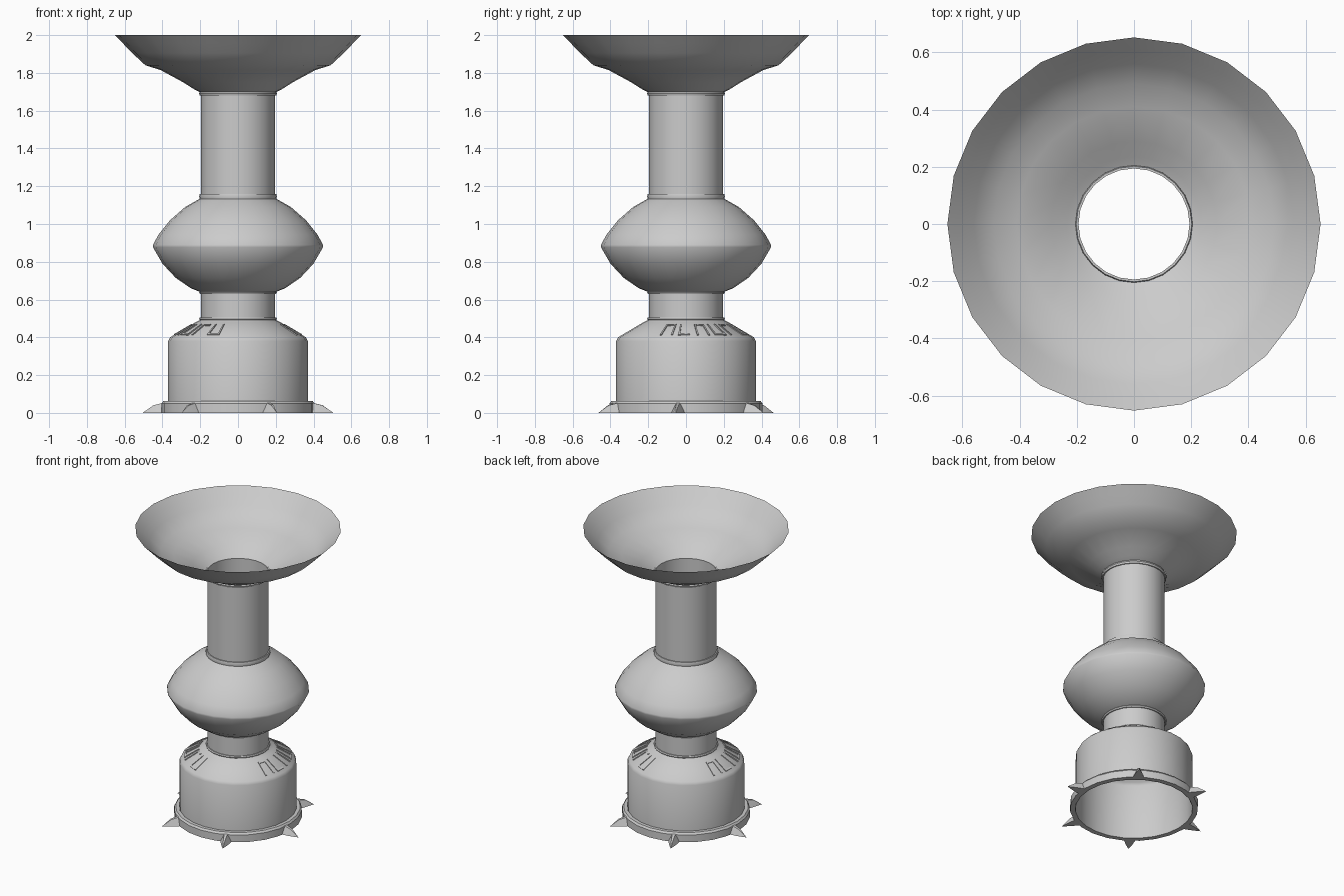
import bpy, bmesh, math
from mathutils import Vector

cube = bpy.data.objects.get("Cube")
if cube:
    bpy.data.objects.remove(cube, do_unlink=True)

SIDES = 24
grey = bpy.data.materials.new("plain grey")
grey.use_nodes = True
grey.diffuse_color = (0.6, 0.6, 0.6, 1)
grey.node_tree.nodes["Principled BSDF"].inputs["Base Color"].default_value = (0.6, 0.6, 0.6, 1)


def finish(name, bm, angle=35, recalc=True):
    if recalc:
        bmesh.ops.recalc_face_normals(bm, faces=bm.faces)
    mesh = bpy.data.meshes.new(name)
    bm.to_mesh(mesh)
    bm.free()
    mesh.materials.append(grey)
    obj = bpy.data.objects.new(name, mesh)
    bpy.context.collection.objects.link(obj)
    bpy.ops.object.select_all(action="DESELECT")
    obj.select_set(True)
    bpy.context.view_layer.objects.active = obj
    bpy.ops.object.shade_smooth_by_angle(angle=math.radians(angle))
    return obj


def polar(r, a, z):
    return Vector((r * math.cos(a), r * math.sin(a), z))


def lathe(name, profile, closed=False):
    """Revolve (radius, z) points, listed from bottom to top on the outside."""
    bm = bmesh.new()
    rings = [[bm.verts.new(polar(r, math.tau * i / SIDES, z)) for i in range(SIDES)]
             for r, z in profile]
    pairs = list(zip(rings, rings[1:]))
    if closed:
        pairs.append((rings[-1], rings[0]))
    for low, high in pairs:
        for i in range(SIDES):
            j = (i + 1) % SIDES
            bm.faces.new((low[i], low[j], high[j], high[i]))
    return finish(name, bm, recalc=closed)


def collar(name, z0, z1):
    lathe(name, [(0.194, z0), (0.202, z0), (0.206, (z0 + z1) / 2), (0.202, z1), (0.194, z1)], True)


# Hollow body, from the foot up to the flared bowl
lathe("base_drum", [(0.37, 0), (0.37, 0.38), (0.36, 0.40), (0.225, 0.48), (0.205, 0.49), (0.195, 0.50)])
lathe("lower_neck", [(0.195, 0.49), (0.195, 0.645)])
lathe("bulb", [(0.2, 0.64), (0.25, 0.66), (0.33, 0.715), (0.40, 0.79), (0.45, 0.877),
               (0.45, 0.89), (0.42, 0.945), (0.36, 1.02), (0.28, 1.09), (0.2, 1.135)])
lathe("upper_neck", [(0.195, 1.13), (0.195, 1.70)])
lathe("bowl", [(0.205, 1.70), (0.235, 1.715), (0.29, 1.75), (0.41, 1.815), (0.49, 1.84),
               (0.56, 1.905), (0.61, 1.957), (0.652, 2.0)])

# Thin collars at each joint
for name, z0, z1 in (("drum_collar", 0.49, 0.505), ("bulb_lower_collar", 0.63, 0.647),
                     ("bulb_upper_collar", 1.13, 1.16), ("bowl_collar", 1.68, 1.703)):
    collar(name, z0, z1)

# Foot ring with six claws
lathe("foot_ring", [(0.372, 0), (0.405, 0), (0.405, 0.05), (0.395, 0.063), (0.372, 0.063)], True)

bm = bmesh.new()
for k in range(6):
    a = math.radians(60 * k - 6)
    out, side = polar(1, a, 0), polar(1, a + math.pi / 2, 0)

    def claw_section(r, half, top):
        return [bm.verts.new(out * r + side * s + Vector((0, 0, z)))
                for s, z in ((-half, 0), (half, 0), (half * 0.3, top), (-half * 0.3, top))]

    root, mid = claw_section(0.385, 0.04, 0.056), claw_section(0.45, 0.022, 0.04)
    tip = bm.verts.new(out * 0.508)
    bm.faces.new(root)
    for i in range(4):
        j = (i + 1) % 4
        bm.faces.new((root[i], root[j], mid[j], mid[i]))
        bm.faces.new((mid[i], mid[j], tip))
finish("claws", bm, 20)

# Thin bracket-shaped trim on the sloping shoulder, in two opposite arcs
bm = bmesh.new()
LOW, HIGH = Vector((0.36, 0.40)), Vector((0.225, 0.48))
NORMAL = Vector((HIGH.y - LOW.y, LOW.x - HIGH.x)).normalized()


def shoulder_bar(a0, a1, t0, t1):
    def corner(a, t, lift):
        p = LOW.lerp(HIGH, t) + NORMAL * lift
        return bm.verts.new(polar(p.x, math.radians(a), p.y))
    flat = [[corner(a, t, lift) for a, t in ((a0, t0), (a1, t0), (a1, t1), (a0, t1))]
            for lift in (-0.004, 0.004)]
    bm.faces.new(flat[0])
    bm.faces.new(flat[1])
    for i in range(4):
        j = (i + 1) % 4
        bm.faces.new((flat[0][i], flat[0][j], flat[1][j], flat[1][i]))


for start in (-24, 156):
    for k in range(6):
        a = start + 17 * k
        b = a + 12
        shoulder_bar(a, a + 1.6, 0.15, 0.85)
        if k % 3 != 1:
            shoulder_bar(b - 1.6, b, 0.15, 0.85)
        t = 0.15 if k % 2 else 0.77
        shoulder_bar(a + 1.6, b - 1.6, t, t + 0.08)
finish("shoulder_trim", bm, 20)
